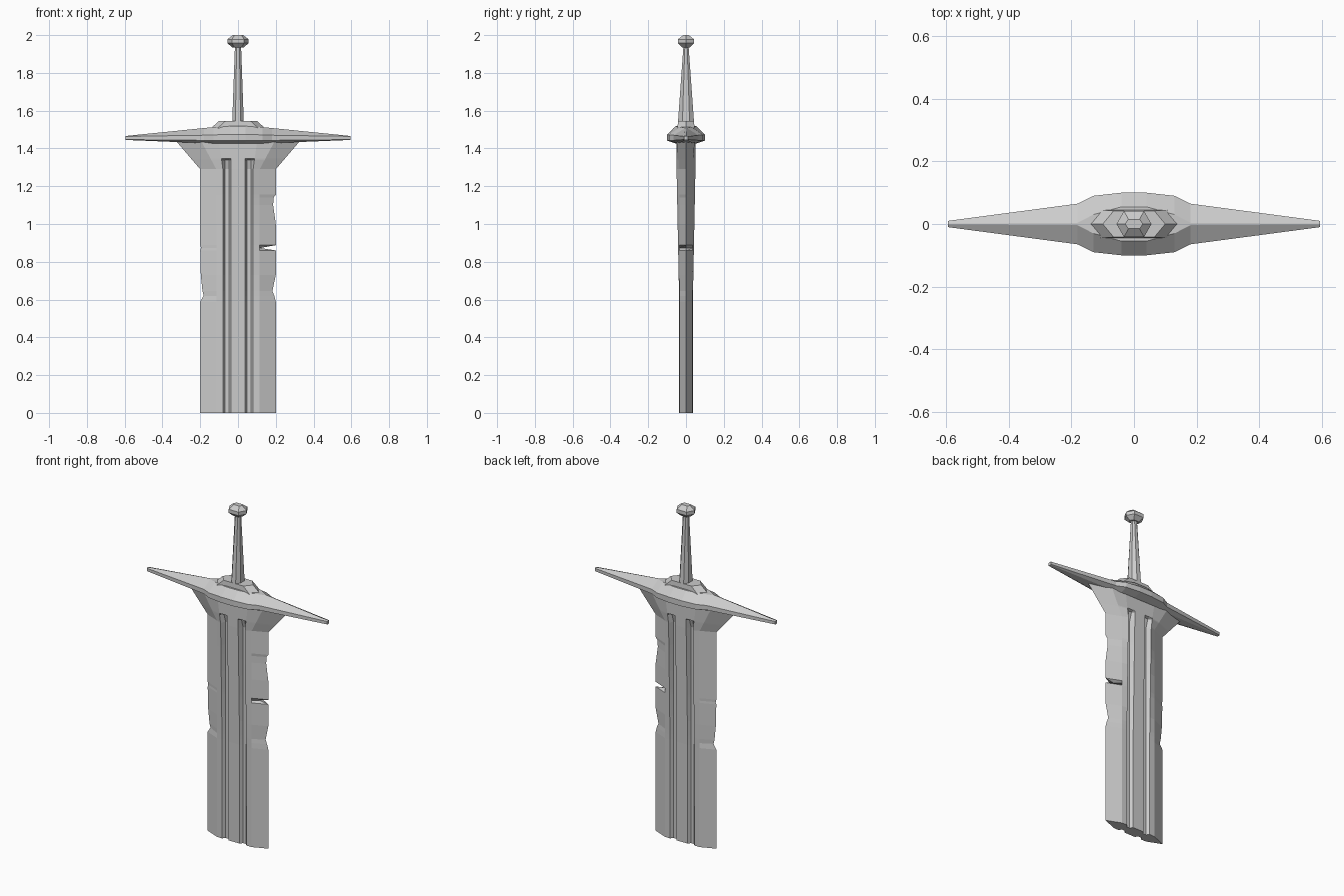
import bpy, bmesh, math

cube = bpy.data.objects.get("Cube")
if cube:
    bpy.data.objects.remove(cube)

steel = bpy.data.materials.new("grey steel")
GREY = (0.6, 0.6, 0.6, 1)
steel.diffuse_color = GREY
steel.use_nodes = True
steel.node_tree.nodes["Principled BSDF"].inputs["Base Color"].default_value = GREY


def loft(name, rings):
    """Skin a list of equal-length rings of points, capping both ends."""
    bm = bmesh.new()
    loops = [[bm.verts.new(p) for p in ring] for ring in rings]
    n = len(loops[0])
    for a, b in zip(loops, loops[1:]):
        for i in range(n):
            j = (i + 1) % n
            bm.faces.new((a[i], a[j], b[j], b[i]))
    bm.faces.new(loops[0])
    bm.faces.new(loops[-1])
    bmesh.ops.remove_doubles(bm, verts=bm.verts, dist=0.0002)
    bmesh.ops.recalc_face_normals(bm, faces=bm.faces)
    mesh = bpy.data.meshes.new(name)
    bm.to_mesh(mesh)
    bm.free()
    mesh.materials.append(steel)
    obj = bpy.data.objects.new(name, mesh)
    bpy.context.collection.objects.link(obj)
    return obj


def blade_ring(z, left=0.2, right=0.2, groove=1.0):
    """Bevelled blade section with two grooves on each face; flares near the guard."""
    flare = max(0, (z - 1.29) / 0.14)
    thick = 0.036 + 0.014 * min(1, max(0, (z - 0.58) / 0.71))
    floor = thick - groove * (thick - 0.02)

    def half(edge):
        return [(edge + 0.12 * flare, 0),
                (0.115 + 0.075 * flare, 0.035 + 0.01 * flare),
                (0.08 + 0.02 * flare, thick),
                (0.068, floor), (0.047, floor), (0.036, thick)]

    back = half(right) + [(-x, y) for x, y in reversed(half(left))]
    front = [(x, -y) for x, y in reversed(back[1:-1])]
    return [(x, y, z) for x, y in back + front]


# Blade with a chipped edge: height, left edge, right edge
chips = [(0, 0.2, 0.2), (0.59, 0.2, 0.2), (0.62, 0.182, 0.192),
         (0.645, 0.188, 0.182), (0.73, 0.197, 0.2), (0.86, 0.2, 0.2),
         (0.873, 0.196, 0.117), (0.888, 0.2, 0.2), (1.0, 0.2, 0.2),
         (1.1, 0.2, 0.186), (1.14, 0.2, 0.188), (1.155, 0.2, 0.2),
         (1.29, 0.2, 0.2)]
rings = [blade_ring(*c) for c in chips]
rings += [blade_ring(1.34, groove=0.5), blade_ring(1.346, groove=0), blade_ring(1.44, groove=0)]
loft("blade", rings)


# Crossguard: half length, half width, flat top half width, top, belt top, belt bottom, underside
stations = [(0.595, 0.01, 0.001, 1.466, 1.464, 1.447, 1.445),
            (0.18, 0.065, 0.004, 1.508, 1.47, 1.443, 1.428),
            (0.13, 0.09, 0.03, 1.513, 1.472, 1.442, 1.427),
            (0.04, 0.1, 0.055, 1.518, 1.474, 1.441, 1.426)]


def guard_ring(x, w, flat, top, up, low, under):
    side = [(flat, top), (w, up), (w, low), (w * 0.55, under)]
    return [(x, y, z) for y, z in side] + [(x, -y, z) for y, z in reversed(side)]


loft("crossguard", [guard_ring(*s) for s in stations]
     + [guard_ring(-s[0], *s[1:]) for s in reversed(stations)])


# Collar: a stretched hexagonal block on top of the guard
def pointed_hex(z, point, shoulder, depth):
    return [(point, 0, z), (shoulder, depth, z), (-shoulder, depth, z),
            (-point, 0, z), (-shoulder, -depth, z), (shoulder, -depth, z)]


loft("collar", [pointed_hex(1.49, 0.145, 0.11, 0.046),
                pointed_hex(1.51, 0.14, 0.105, 0.045),
                pointed_hex(1.546, 0.1, 0.065, 0.042)])


# Tapered eight-sided grip
def grip_ring(z, w, d):
    corner = [(w, d * 0.45), (w * 0.45, d)]
    quarter = corner + [(-x, y) for x, y in reversed(corner)]
    return [(x, y, z) for x, y in quarter + [(-x, -y) for x, y in quarter]]


loft("grip", [grip_ring(1.53, 0.031, 0.043), grip_ring(1.95, 0.016, 0.013)])

# Faceted pommel
loft("pommel", [pointed_hex(1.935, 0.03, 0.018, 0.02),
                pointed_hex(1.957, 0.056, 0.032, 0.042),
                pointed_hex(1.978, 0.056, 0.032, 0.042),
                pointed_hex(2.0, 0.028, 0.018, 0.015)])
